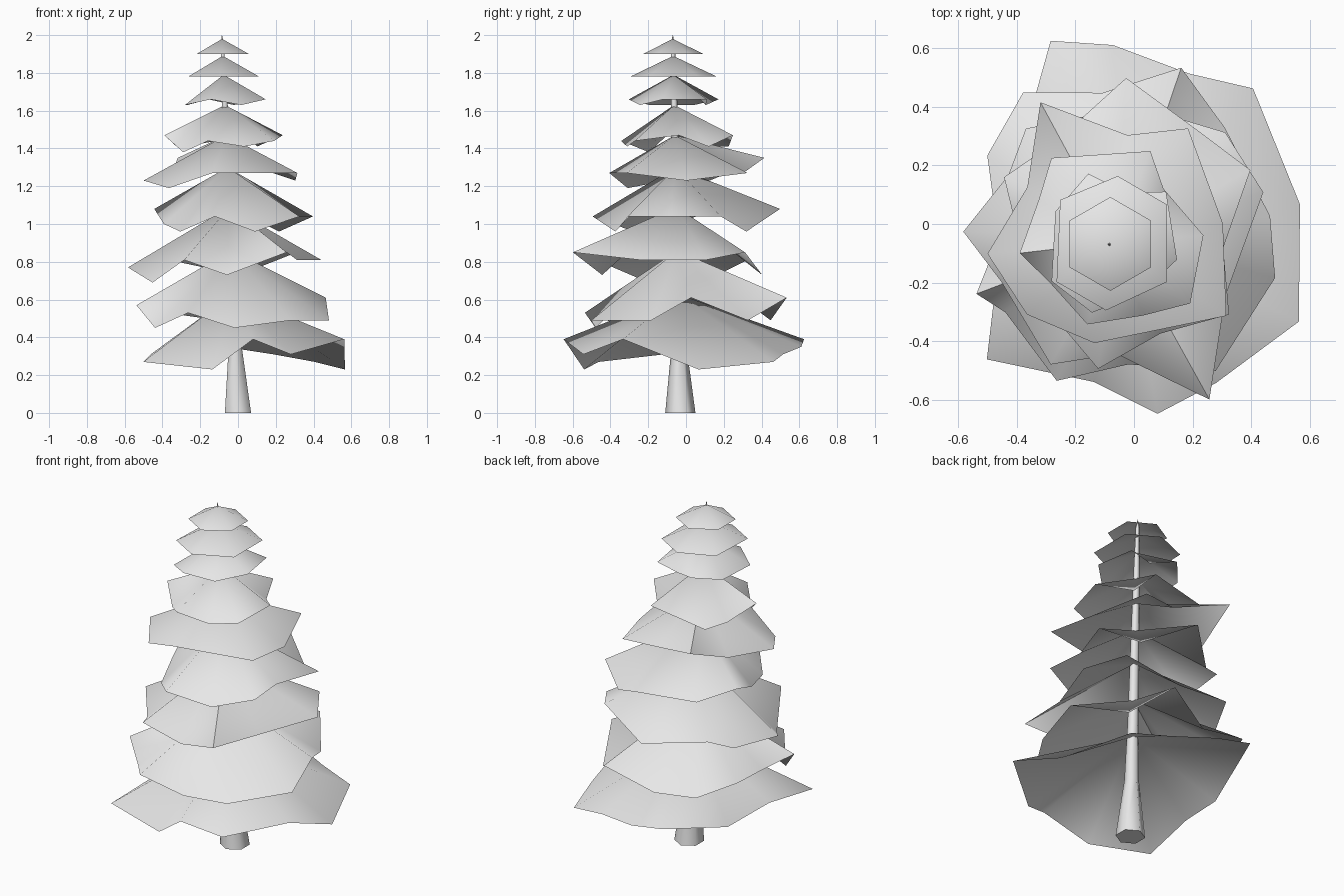
import bpy
import bmesh
from math import cos, sin, radians
from mathutils import Vector

default_cube = bpy.data.objects.get("Cube")
if default_cube:
    bpy.data.objects.remove(default_cube, do_unlink=True)

# One pale grey for the whole tree
grey = bpy.data.materials.new("pale_grey")
grey.use_nodes = True
colour = (0.8, 0.8, 0.8, 1)
grey.diffuse_color = colour
grey.node_tree.nodes["Principled BSDF"].inputs["Base Color"].default_value = colour

# The trunk leans along this straight line
trunk_foot = Vector((0, -0.03, 0))
trunk_tip = Vector((-0.085, -0.07, 2))
hexagon = range(30, 390, 60)


def around_trunk(height, bearing, distance):
    """Point at a bearing and distance from the leaning trunk line."""
    centre = trunk_foot.lerp(trunk_tip, height / trunk_tip.z)
    angle = radians(bearing)
    return centre + Vector((cos(angle), sin(angle), 0)) * distance


def finish(name, bm):
    """Turn a bmesh into a smooth shaded object."""
    mesh = bpy.data.meshes.new(name)
    bm.to_mesh(mesh)
    bm.free()
    mesh.materials.append(grey)
    part = bpy.data.objects.new(name, mesh)
    bpy.context.collection.objects.link(part)
    bpy.ops.object.select_all(action="DESELECT")
    part.select_set(True)
    bpy.context.view_layer.objects.active = part
    bpy.ops.object.shade_smooth_by_angle(angle=radians(75))


def add_trunk(profile):
    """Loft six sided rings along the leaning trunk line."""
    bm = bmesh.new()
    rings = [[bm.verts.new(around_trunk(height, bearing, radius)) for bearing in hexagon]
             for height, radius in profile]
    for low, high in zip(rings, rings[1:]):
        for i in range(len(low)):
            bm.faces.new((low[i - 1], low[i], high[i], high[i - 1]))
    bm.faces.new(reversed(rings[0]))
    bm.faces.new(rings[-1])
    finish("trunk", bm)


def add_tier(name, peak, rim, reach, step=0, bearings=hexagon, stretch=None, droop=None):
    """Fan foliage from the trunk to a rim whose corners droop by whole steps."""
    bm = bmesh.new()
    apex = bm.verts.new(around_trunk(peak, 0, 0))
    stretch = stretch or [1] * len(bearings)
    droop = droop or [0] * len(bearings)
    corners = [bm.verts.new(around_trunk(rim - step * fall, bearing, reach * factor))
               for bearing, factor, fall in zip(bearings, stretch, droop)]
    for a, b in zip(corners, corners[1:] + corners[:1]):
        bm.faces.new((apex, a, b))
    finish(name, bm)


# Trunk flares at the foot and ends in a thin spike
add_trunk([(0, 0.08), (0.35, 0.04), (0.7, 0.03), (1.6, 0.018), (1.95, 0.01), (2, 0.001)])

# Foliage tiers, from the ground up; rim corners run anticlockwise
add_tier("foliage_bottom", peak=0.63, rim=0.39, reach=0.65, step=0.04,
         bearings=(10, 50, 70, 95, 112, 150, 190, 221, 256, 279, 300, 333),
         stretch=(0.9, 1, 0.9, 1, 1.1, 0.7, 0.7, 1, 0.8, 0.95, 0.9, 1),
         droop=(4, 3, 2, 1, 0, 3, 2, 3, 4, 0, 2, 0))

add_tier("foliage_second", peak=0.86, rim=0.61, reach=0.55, step=0.04,
         bearings=(8, 48, 72, 100, 126, 150, 181, 201, 212, 244, 270, 303, 344),
         stretch=(0.9, 0.9, 1.1, 0.9, 1.1, 1, 0.8, 1, 0.9, 1, 0.8, 1, 0.95),
         droop=(0, 3, 0, 3, 2, 1, 2, 1, 4, 2, 4, 3, 3))

add_tier("foliage_third", peak=1.09, rim=0.85, reach=0.5, step=0.04,
         bearings=(18, 46, 85, 132, 152, 178, 200, 240, 266, 298, 330),
         stretch=(1, 1, 0.9, 1, 0.9, 1.1, 0.9, 1, 0.8, 1.25, 0.8),
         droop=(1, 0, 3, 1, 3, 2, 4, 1, 3, 0, 1))

add_tier("foliage_fourth", peak=1.3, rim=1.08, reach=0.5, step=0.04,
         bearings=(28, 55, 88, 124, 152, 180, 221, 260, 292, 325, 355),
         stretch=(1, 0.9, 1.1, 0.8, 0.9, 0.7, 0.7, 0.9, 0.7, 0.9, 0.7),
         droop=(1, 3, 0, 2, 0, 2, 3, 1, 3, 1, 1))

add_tier("foliage_fifth", peak=1.47, rim=1.35, reach=0.45, step=0.04,
         bearings=(9, 58, 85, 119, 150, 186, 219, 257, 325),
         stretch=(0.8, 1, 0.8, 1.2, 0.8, 1, 0.9, 0.8, 1),
         droop=(3, 2, 2, 0, 3, 3, 4, 2, 2))

add_tier("foliage_sixth", peak=1.63, rim=1.47, reach=0.3, step=0.03,
         bearings=(4, 48, 69, 128, 152, 187, 211, 251, 290, 320),
         stretch=(1, 0.8, 1.1, 1.2, 1, 1.1, 0.9, 1, 0.9, 1.1),
         droop=(0, 2, 0, 2, 2, 0, 3, 1, 2, 1))

add_tier("foliage_seventh", peak=1.79, rim=1.66, reach=0.25, step=0.03,
         bearings=(44, 74, 110, 152, 212, 253, 296, 345),
         stretch=(1, 0.7, 1, 0.9, 1, 1, 0.8, 0.9),
         droop=(0, 1, 0, 1, 1, 0, 1, 0))

add_tier("foliage_eighth", peak=1.89, rim=1.78, reach=0.23,
         bearings=(35, 85, 140, 215, 265, 325))

add_tier("foliage_top", peak=1.98, rim=1.9, reach=0.16)
